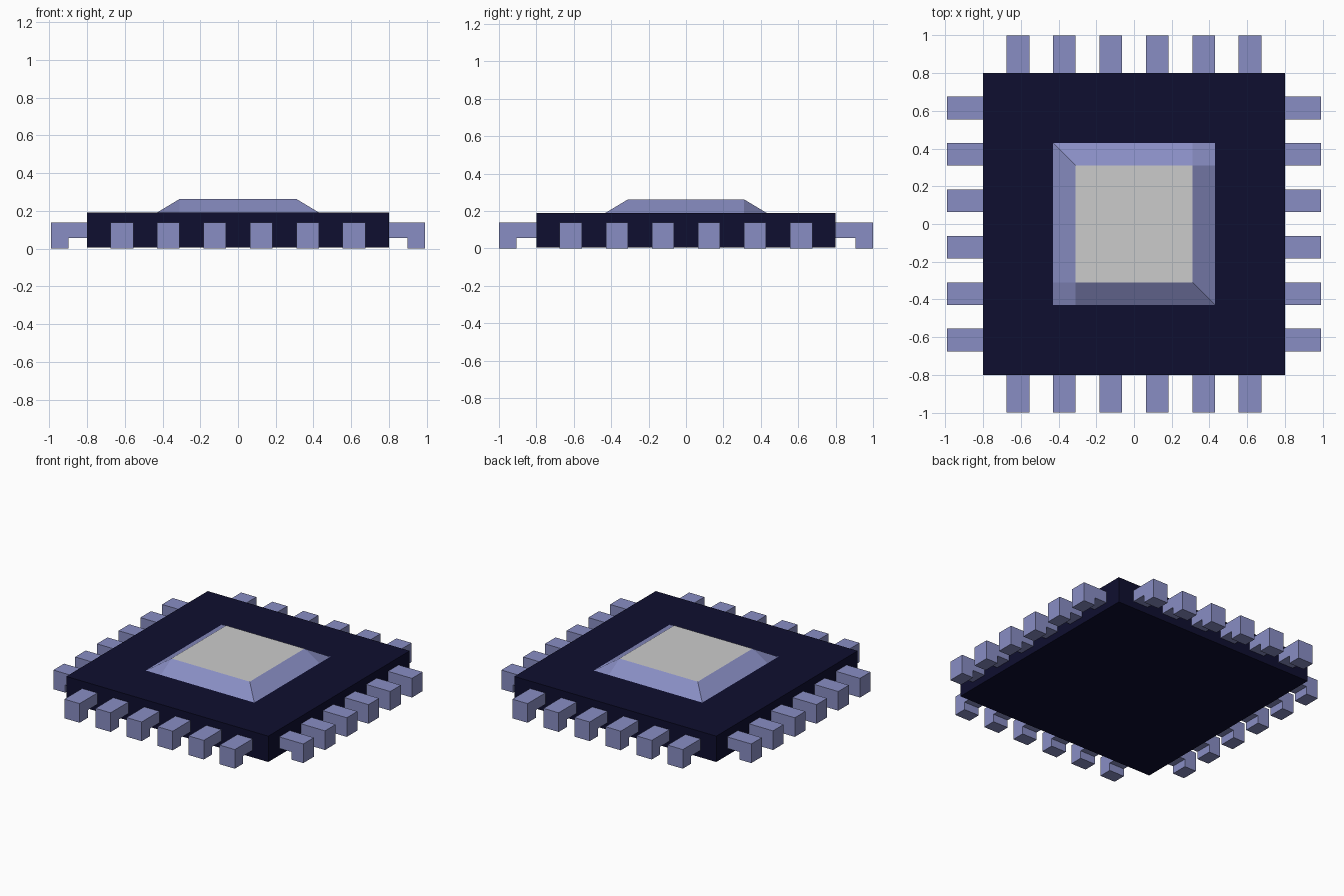
import bpy, bmesh
from math import pi
from mathutils import Matrix

if "Cube" in bpy.data.objects:
    bpy.data.objects.remove(bpy.data.objects["Cube"])


def material(name, rgb):
    m = bpy.data.materials.new(name)
    m.diffuse_color = (*rgb, 1)
    m.use_nodes = True
    m.node_tree.nodes["Principled BSDF"].inputs["Base Color"].default_value = m.diffuse_color
    return m


navy = material("dark_plastic", (0.0045, 0.0045, 0.029))
metal = material("bluish_metal", (0.25, 0.27, 0.55))


def make_object(name, bm, mats):
    bmesh.ops.recalc_face_normals(bm, faces=bm.faces)
    me = bpy.data.meshes.new(name)
    bm.to_mesh(me)
    bm.free()
    for m in mats:
        me.materials.append(m)
    ob = bpy.data.objects.new(name, me)
    bpy.context.collection.objects.link(ob)
    return ob


# Chip body: flat square slab
LOW, TOP = 0.005, 0.19
bm = bmesh.new()
bmesh.ops.create_cube(bm, size=1, matrix=Matrix.Translation((0, 0, (LOW + TOP) / 2))
                      @ Matrix.Diagonal((1.6, 1.6, TOP - LOW, 1)))
make_object("chip_body", bm, [navy])

# Raised cover: 3x3 grid with the centre lifted, corners folded along the mitre, grey top plate
steps = (-0.43, -0.31, 0.31, 0.43)
bm = bmesh.new()
grid = [[bm.verts.new((x, y, 0.262 if abs(x) < 0.4 and abs(y) < 0.4 else TOP))
         for y in steps] for x in steps]
for i in range(3):
    for j in range(3):
        q = [grid[i][j], grid[i + 1][j], grid[i + 1][j + 1], grid[i][j + 1]]
        if i != 1 and j != 1 and i != j:
            bm.faces.new((q[0], q[1], q[3]))
            bm.faces.new((q[1], q[2], q[3]))
        else:
            bm.faces.new(q).material_index = 1 if i == j == 1 else 0
make_object("raised_cover", bm, [metal, material("plain_grey", (0.8, 0.8, 0.8))])


# Pins: L-shaped profile extruded across its width, six along each side
def pin(name, offset, turn, reach):
    half, foot = 0.06, reach - 0.093
    profile = [(0.8, 0.055), (foot, 0.055), (foot, 0), (reach, 0), (reach, 0.137), (0.8, 0.137)]
    bm = bmesh.new()
    face = bm.faces.new([bm.verts.new((x, offset - half, z)) for x, z in profile])
    ext = bmesh.ops.extrude_face_region(bm, geom=[face])
    bmesh.ops.translate(bm, vec=(0, 2 * half, 0),
                        verts=[v for v in ext["geom"] if isinstance(v, bmesh.types.BMVert)])
    bm.faces.new([v for v in face.verts]) if not face.is_valid else None
    bm.transform(Matrix.Rotation(turn * pi / 2, 4, 'Z'))
    make_object(name, bm, [metal])


for turn, side in enumerate(("right", "back", "left", "front")):
    for k in range(6):
        pin(f"{side}_pin_{k + 1}", (k - 2.5) * 0.246, turn, 0.99 if turn % 2 == 0 else 1.0)
